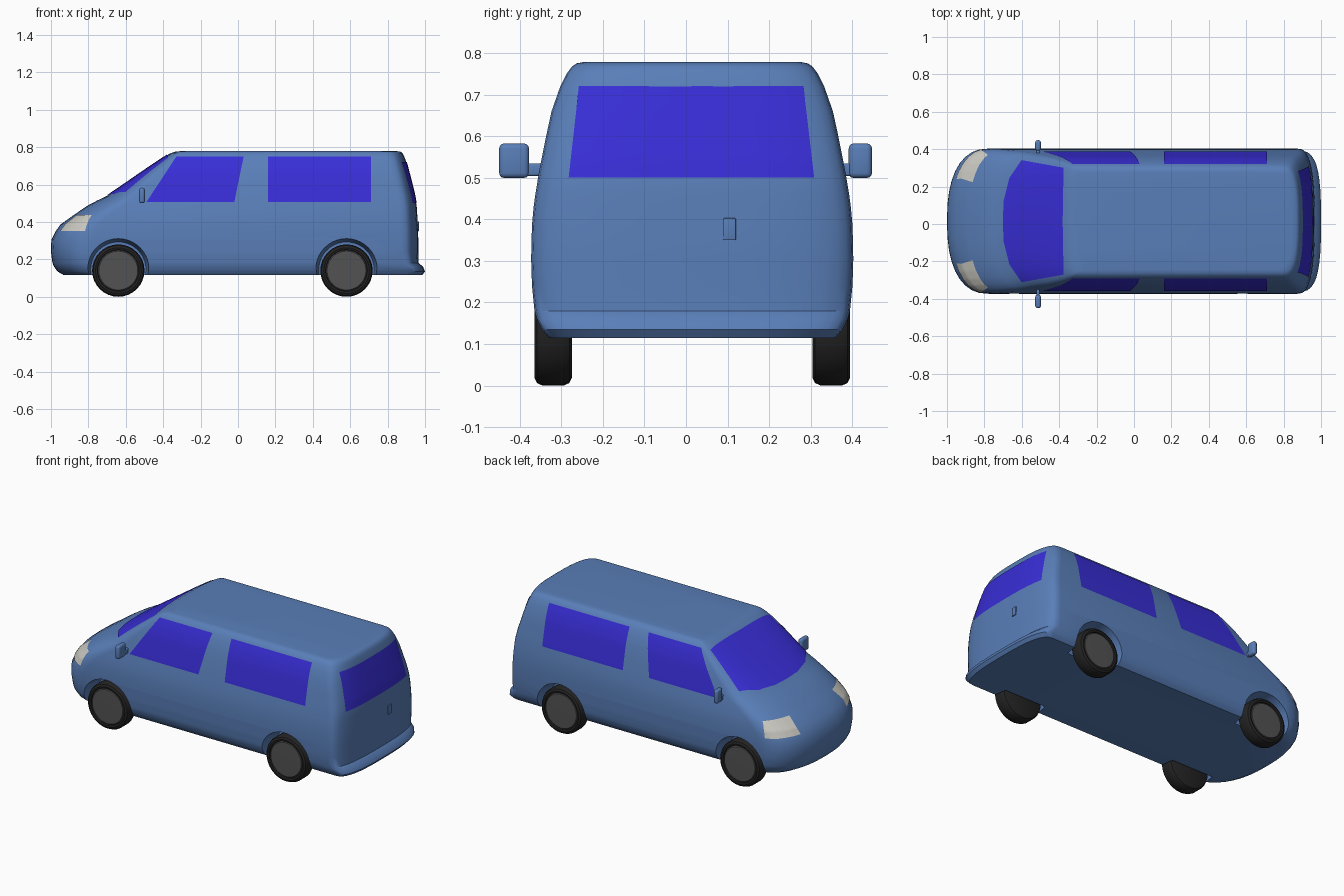
import bpy, bmesh, math
from mathutils import Vector, Matrix
from mathutils.bvhtree import BVHTree

if "Cube" in bpy.data.objects:
    bpy.data.objects.remove(bpy.data.objects["Cube"])

CY = 0.015  # body centre line


def material(name, rgb):
    m = bpy.data.materials.new(name)
    m.diffuse_color = (*rgb, 1)
    m.use_nodes = True
    m.node_tree.nodes["Principled BSDF"].inputs["Base Color"].default_value = m.diffuse_color
    return m


PAINT = material("paint", (0.10, 0.21, 0.48))
GLASS = material("glass", (0.04, 0.027, 0.68))
LAMP = material("lamp", (0.60, 0.59, 0.54))
RUBBER = material("rubber", (0.017, 0.017, 0.017))
METAL = material("metal", (0.085, 0.085, 0.085))


def finish(bm, name, mat=None, angle=35):
    bmesh.ops.recalc_face_normals(bm, faces=bm.faces)
    me = bpy.data.meshes.new(name)
    bm.to_mesh(me)
    bm.free()
    ob = bpy.data.objects.new(name, me)
    bpy.context.collection.objects.link(ob)
    if mat:
        me.materials.append(mat)
    smooth(ob, angle)
    return ob


def smooth(ob, angle=35):
    bpy.ops.object.select_all(action='DESELECT')
    ob.select_set(True)
    bpy.context.view_layer.objects.active = ob
    bpy.ops.object.shade_smooth_by_angle(angle=math.radians(angle))


# Body: horizontal slices (z, front x, rear x, half width, front bow)
SLICES = [
    (0.115, -0.93, 0.985, 0.345, 0.20), (0.135, -0.965, 1.00, 0.362, 0.21),
    (0.16, -0.983, 0.99, 0.374, 0.22), (0.18, -0.992, 0.966, 0.380, 0.22),
    (0.24, -1.00, 0.964, 0.386, 0.22), (0.305, -0.998, 0.964, 0.388, 0.22),
    (0.35, -0.975, 0.963, 0.387, 0.21), (0.386, -0.95, 0.961, 0.386, 0.21),
    (0.43, -0.888, 0.959, 0.382, 0.19), (0.46, -0.845, 0.957, 0.378, 0.19),
    (0.49, -0.80, 0.955, 0.373, 0.19), (0.515, -0.752, 0.95, 0.369, 0.18),
    (0.54, -0.70, 0.946, 0.364, 0.165), (0.60, -0.612, 0.931, 0.352, 0.13),
    (0.66, -0.525, 0.916, 0.339, 0.10), (0.72, -0.437, 0.90, 0.318, 0.07),
    (0.752, -0.388, 0.888, 0.302, 0.055), (0.768, -0.36, 0.88, 0.290, 0.045),
    (0.776, -0.335, 0.868, 0.278, 0.04), (0.779, -0.30, 0.845, 0.262, 0.03),
]


def half_end(x, y, bow, n, steps=18):
    """Superellipse end, running from +y to -y; x is the extreme point."""
    pts = []
    for i in range(steps + 1):
        a = math.pi / 2 - math.pi * i / steps
        s, c = math.sin(a), max(0.0, math.cos(a))
        pts.append((x - bow + bow * c ** (2 / n),
                    CY + y * math.copysign(abs(s) ** (2 / n), s)))
    return pts


bm = bmesh.new()
rings = []
for z, xf, xr, w, bow in SLICES:
    rear = half_end(xr, w, 0.09, 2.8)
    front = half_end(xf, w, -bow, 2.4)[::-1]
    rings.append([bm.verts.new((x, y, z)) for x, y in rear + front])
for a, b in zip(rings, rings[1:]):
    for i in range(len(a)):
        j = (i + 1) % len(a)
        bm.faces.new((a[i], a[j], b[j], b[i]))
bm.faces.new(rings[0])
bm.faces.new(rings[-1])
bmesh.ops.recalc_face_normals(bm, faces=bm.faces)
surface = BVHTree.FromBMesh(bm)
body = finish(bm, "van_body", PAINT)

# Wheel arches: flared cones cut out of the body
WHEELS = [(x, s) for x in (-0.64, 0.58) for s in (-1, 1)]
for x, s in WHEELS:
    bm = bmesh.new()
    bmesh.ops.create_cone(bm, cap_ends=True, segments=40, radius1=0.148,
                          radius2=0.172, depth=0.16)
    bm.transform(Matrix.Translation((x, CY + s * 0.35, 0.145)) @
                 Matrix.Rotation(-s * math.pi / 2, 4, 'X'))
    cutter = finish(bm, "arch_cutter")
    cutter.hide_render = True
    mod = body.modifiers.new("arch", 'BOOLEAN')
    mod.operation, mod.solver, mod.object = 'DIFFERENCE', 'EXACT', cutter
    bpy.context.view_layer.objects.active = body
    # keep the cut ahead of the smoothing
    bpy.ops.object.modifier_move_to_index(modifier=mod.name, index=0)
    bpy.ops.object.modifier_apply(modifier=mod.name)
    bpy.data.objects.remove(cutter)
smooth(body)


# Wheels: turned tyre and rim
def lathe(name, profile, mat, place, segs=32):
    bm = bmesh.new()
    vs = [bm.verts.new((r, 0, h)) for r, h in profile]
    es = [bm.edges.new(p) for p in zip(vs, vs[1:])]
    bmesh.ops.spin(bm, geom=vs + es, cent=(0, 0, 0), axis=(0, 0, 1),
                   angle=2 * math.pi, steps=segs, use_duplicate=False)
    bmesh.ops.remove_doubles(bm, verts=bm.verts, dist=1e-5)
    bm.transform(place)
    return finish(bm, name, mat)


TYRE = [(0, -0.043), (0.122, -0.045), (0.134, -0.039), (0.14, -0.026), (0.14, 0.026),
        (0.134, 0.039), (0.122, 0.045), (0.112, 0.043), (0.109, 0.034)]
RIM = [(0.11, 0.034), (0.104, 0.040), (0, 0.042)]
for x, s in WHEELS:
    place = (Matrix.Translation((x, CY + s * 0.335, 0.14)) @
             Matrix.Rotation(-s * math.pi / 2, 4, 'X'))
    lathe("tyre", TYRE, RUBBER, place)
    lathe("rim", RIM, METAL, place)


# Panes: span two edges with a grid and project it on the body
def along(pts, t):
    f = t * (len(pts) - 1)
    i = min(int(f), len(pts) - 2)
    return Vector(pts[i]).lerp(Vector(pts[i + 1]), f - i)


def pane(name, low, high, direction, mat, nu=20, nv=12):
    d = Vector(direction).normalized()
    bm = bmesh.new()
    grid = []
    for j in range(nv + 1):
        row = []
        for i in range(nu + 1):
            p = along(low, i / nu).lerp(along(high, i / nu), j / nv)
            p.y += CY
            hit, normal, _, _ = surface.ray_cast(p - d, d)
            if hit is None:
                hit, normal, _, _ = surface.find_nearest(p)
            row.append(bm.verts.new(hit + normal * 0.003))
        grid.append(row)
    for a, b in zip(grid, grid[1:]):
        for i in range(nu):
            f = bm.faces.new((a[i], a[i + 1], b[i + 1], b[i]))
            f.normal_update()
    ob = finish(bm, name, mat)
    # face outwards
    if sum(p.normal.dot(d) for p in ob.data.polygons) > 0:
        ob.data.flip_normals()
    return ob


for s in (-1, 1):
    y = s * 0.36
    pane("front_side_window", [(-0.49, y, 0.505), (-0.02, y, 0.505)],
         [(-0.33, y, 0.748), (0.03, y, 0.748)], (0, -s, 0), GLASS)
    pane("rear_side_window", [(0.16, y, 0.505), (0.71, y, 0.505)],
         [(0.16, y, 0.748), (0.71, y, 0.748)], (0, -s, 0), GLASS)
    pane("headlight", [(-0.95, s * 0.225, 0.35), (-0.81, s * 0.375, 0.35)],
         [(-0.88, s * 0.225, 0.435), (-0.80, s * 0.37, 0.435)],
         (0.75, -s * 0.66, 0), LAMP)

pane("windscreen",
     [(-0.60, -0.325, 0.6), (-0.665, -0.23, 0.6), (-0.695, -0.11, 0.6), (-0.70, 0, 0.6),
      (-0.695, 0.11, 0.6), (-0.665, 0.23, 0.6), (-0.60, 0.325, 0.6)],
     [(-0.375, -0.285, 0.6), (-0.38, 0, 0.6), (-0.375, 0.285, 0.6)],
     (0, 0, -1), GLASS, nu=30)
pane("rear_window", [(0.95, -0.297, 0.50), (0.95, 0.293, 0.50)],
     [(0.92, -0.272, 0.72), (0.92, 0.267, 0.72)], (-1, 0, 0), GLASS)


# Mirrors and rear handle: rounded boxes
def rounded_box(name, lo, hi, radius, mat):
    lo, hi = Vector(lo), Vector(hi)
    bm = bmesh.new()
    bmesh.ops.create_cube(bm, size=1)
    bm.transform(Matrix.Translation((lo + hi) / 2) @ Matrix.Diagonal((*(hi - lo), 1)))
    bmesh.ops.bevel(bm, geom=bm.edges[:], offset=radius, segments=3,
                    profile=0.5, affect='EDGES')
    return finish(bm, name, mat, 50)


for s, y0, y1 in ((-1, -0.45, -0.378), (1, 0.392, 0.448)):
    rounded_box("mirror", (-0.528, y0, 0.50), (-0.498, y1, 0.583), 0.012, PAINT)
    inner, outer = CY + s * 0.35, s * 0.41
    rounded_box("mirror_arm", (-0.522, min(inner, outer), 0.505),
                (-0.504, max(inner, outer), 0.535), 0.005, PAINT)
rounded_box("rear_handle", (0.95, 0.09, 0.35), (0.967, 0.12, 0.403), 0.002, PAINT)
